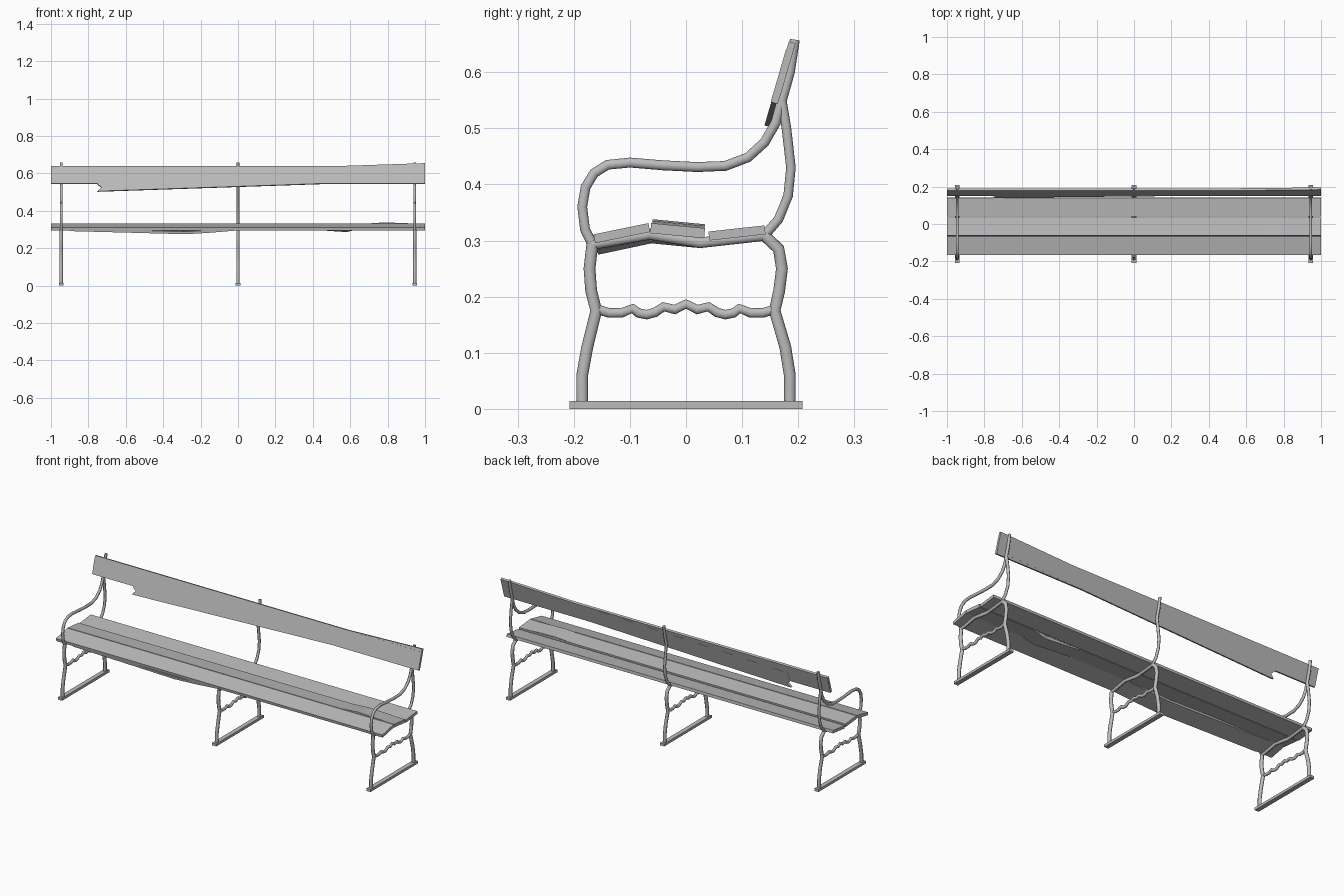
import bpy
import bmesh
from mathutils import Vector

cube = bpy.data.objects.get("Cube")
if cube:
    bpy.data.objects.remove(cube)

grey = bpy.data.materials.new("plain grey")
grey.use_nodes = True
grey.diffuse_color = (0.5, 0.5, 0.5, 1)
grey.node_tree.nodes["Principled BSDF"].inputs["Base Color"].default_value = grey.diffuse_color


def finish(name, bm):
    bmesh.ops.recalc_face_normals(bm, faces=bm.faces[:])
    mesh = bpy.data.meshes.new(name)
    bm.to_mesh(mesh)
    bm.free()
    mesh.materials.append(grey)
    obj = bpy.data.objects.new(name, mesh)
    bpy.context.collection.objects.link(obj)


def tube(name, x, path, radius=0.0095):
    """Round iron bar following (y, z) points at one x."""
    curve = bpy.data.curves.new(name, "CURVE")
    curve.dimensions = "3D"
    curve.bevel_depth = radius
    curve.bevel_resolution = 2
    curve.use_fill_caps = True
    spline = curve.splines.new("POLY")
    spline.points.add(len(path) - 1)
    for point, (y, z) in zip(spline.points, path):
        point.co = (0, y, z, 1)
    spline.use_smooth = True
    curve.materials.append(grey)
    obj = bpy.data.objects.new(name, curve)
    obj.location.x = x
    obj.scale.x = 0.85
    bpy.context.collection.objects.link(obj)


def slab(name, low, high, thickness, outline):
    """Board cut to an (x, w) outline; w runs from low (0) to high (1) in y, z."""
    low, high = Vector((0, *low)), Vector((0, *high))
    along = high - low
    back = Vector((0, along.z, -along.y)).normalized() * thickness
    bm = bmesh.new()
    face = bm.faces.new([bm.verts.new(Vector((x, 0, 0)) + low + along * w) for x, w in outline])
    moved = bmesh.ops.extrude_face_region(bm, geom=[face], use_keep_orig=True)["geom"]
    bmesh.ops.translate(bm, vec=back, verts=[v for v in moved if isinstance(v, bmesh.types.BMVert)])
    finish(name, bm)


def plank(name, front, rear, thickness, bends):
    """Seat plank whose top runs front to rear; bends are (x, lift) pairs."""
    front, rear = Vector((0, *front)), Vector((0, *rear))
    along = rear - front
    up = Vector((0, -along.z, along.y)).normalized()
    bm = bmesh.new()
    rings = []
    for x, lift in bends:
        shift = Vector((x, 0, 0)) + up * lift
        rings.append([bm.verts.new(p + shift) for p in
                      (front, rear, rear - up * thickness, front - up * thickness)])
    for a, b in zip(rings, rings[1:]):
        for i in range(4):
            j = (i + 1) % 4
            bm.faces.new((a[i], a[j], b[j], b[i]))
    bm.faces.new(rings[0])
    bm.faces.new(rings[-1])
    finish(name, bm)


# Iron frame profiles
front_leg = [(-.185, .01), (-.185, .06), (-.176, .11), (-.16, .175), (-.169, .21),
             (-.172, .25), (-.167, .293)]
rear_leg = [(.185, .01), (.185, .06), (.177, .11), (.158, .175), (.166, .21),
            (.171, .25), (.165, .285), (.14, .309)]
seat_rail = [(-.167, .293), (-.065, .311), (.025, .296), (.14, .309)]
top_post = [(.171, .55), (.185, .6), (.194, .658)]
upright = [(.14, .309), (.165, .338), (.182, .38), (.187, .43), (.179, .5)] + top_post
arm = [(-.167, .293), (-.18, .32), (-.185, .36), (-.179, .395), (-.164, .42), (-.14, .435),
       (-.1, .439), (-.04, .434), (.02, .431), (.07, .433), (.11, .448), (.14, .475),
       (.16, .51)] + top_post
half_wave = [(-.16, .178), (-.137, .171), (-.115, .171), (-.095, .179), (-.085, .171),
             (-.07, .168), (-.055, .172), (-.04, .182), (-.02, .177)]
wave = half_wave + [(0, .187)] + [(-y, z) for y, z in reversed(half_wave)]

for side, x in (("right", -.945), ("middle", 0), ("left", .945)):
    tube(side + "_front_leg", x, front_leg, .0105)
    tube(side + "_rear_leg", x, rear_leg, .0105)
    tube(side + "_seat_rail", x, seat_rail)
    tube(side + "_back_upright", x, upright, .0085)
    tube(side + "_wavy_stretcher", x, wave, .0085)
    if side != "middle":
        tube(side + "_armrest", x, arm, .0088)
    # Flat foot bar
    bm = bmesh.new()
    bmesh.ops.create_cube(bm, size=1)
    bmesh.ops.scale(bm, vec=(.025, .416, .014), verts=bm.verts)
    bmesh.ops.translate(bm, vec=(x, 0, .007), verts=bm.verts)
    finish(side + "_foot_bar", bm)

# Seat slats
straight = [(-1, 0), (1, 0)]
plank("front_seat_slat", (-.165, .311), (-.067, .331), .016, straight)
plank("middle_seat_slat", (-.062, .331), (.034, .322), .018, straight)
plank("rear_seat_slat", (.04, .316), (.14, .327), .016, straight)

# Warped layers of the worn slats
plank("front_warped_layer", (-.164, .309), (-.07, .329), .014,
      [(-.9, -.004), (-.6, -.012), (-.28, -.021), (-.15, -.013), (0, 0)])
plank("middle_warped_layer", (-.06, .33), (.033, .321), .016,
      [(.3, 0), (.45, -.01), (.58, -.019), (.66, 0), (.78, .008), (.88, .005), (.98, 0)])

# Backrest board, and the broken tilted board behind it
slab("backrest_board", (.151, .547), (.178, .64), .013,
     [(-1, 0), (1, 0), (1, 1), (-1, 1)])
slab("broken_backrest_board", (.152, .547), (.179, .64), .0125,
     [(-.75, -.45), (1, .19), (1, 1.16), (-.75, .53), (-.75, -.05), (-.73, -.22)])
